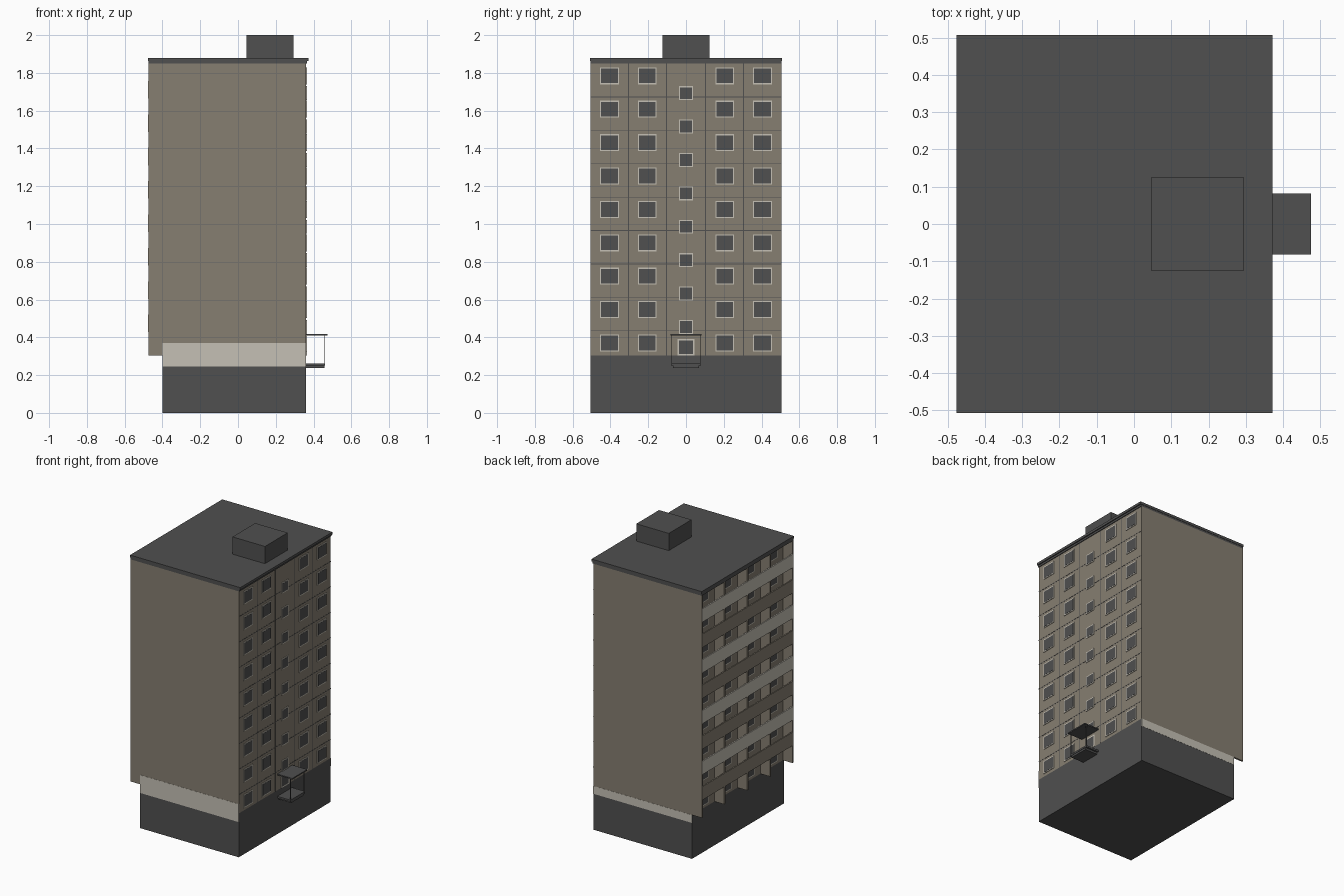
import bpy
import bmesh
from mathutils import Matrix, Vector

old = bpy.data.objects.get("Cube")
if old:
    bpy.data.objects.remove(old, do_unlink=True)


def material(name, rgb):
    m = bpy.data.materials.new(name)
    m.use_nodes = True
    m.diffuse_color = (*rgb, 1)
    m.node_tree.nodes["Principled BSDF"].inputs["Base Color"].default_value = (*rgb, 1)
    return m


DARK = material("dark grey", (0.08, 0.08, 0.08))
BEIGE = material("beige concrete", (0.24, 0.21, 0.165))
CREAM = material("cream paint", (0.56, 0.53, 0.46))


def boxes(name, mat, extents):
    """One object from boxes given as (x0, x1, y0, y1, z0, z1)."""
    bm = bmesh.new()
    for x0, x1, y0, y1, z0, z1 in extents:
        size = Vector((x1 - x0, y1 - y0, z1 - z0))
        mid = Vector((x0 + x1, y0 + y1, z0 + z1)) / 2
        bmesh.ops.create_cube(bm, size=1, matrix=Matrix.Translation(mid) @ Matrix.Diagonal((*size, 1)))
    mesh = bpy.data.meshes.new(name)
    bm.to_mesh(mesh)
    bm.free()
    mesh.materials.append(mat)
    obj = bpy.data.objects.new(name, mesh)
    bpy.context.collection.objects.link(obj)
    return obj


FRONT, BACK, EDGE = 0.36, -0.40, -0.475   # entrance wall, balcony wall, balcony edge
HALF, BASE, TOP = 0.505, 0.305, 1.85
FLOORS, PITCH = 9, 0.1768
level = [0.435 + PITCH * i for i in range(FLOORS - 1)]
centre = [0.37 + PITCH * i for i in range(FLOORS)]

# Main volumes
boxes("basement", DARK, [(BACK, FRONT, -HALF, HALF, 0, BASE)])
boxes("tower_body", BEIGE, [(BACK, FRONT, -HALF, HALF, BASE, TOP)])
boxes("roof_slab", DARK, [(EDGE, 0.365, -HALF, HALF, TOP, 1.863),
                          (EDGE - 0.001, 0.372, -0.507, 0.507, 1.863, 1.88)])
boxes("roof_cabin", DARK, [(0.045, 0.295, -0.125, 0.125, 1.88, 2.0)])

# Painted bands at the foot of the end walls
boxes("front_foot_band", CREAM, [(BACK, FRONT, -HALF - 0.001, -HALF, 0.245, 0.37)])
boxes("back_foot_band", CREAM, [(BACK, FRONT, HALF, HALF + 0.001, 0.25, BASE)])

# Panel seams on the entrance wall
seams = [(FRONT, FRONT + 0.001, -HALF, HALF, z - 0.002, z + 0.002) for z in level]
seams += [(FRONT, FRONT + 0.001, y - 0.002, y + 0.002, BASE, TOP)
          for y in (-0.305, -0.103, 0.103, 0.305)]
boxes("panel_seams", DARK, seams)


def windows(name, x, out, spots, w, h, trim=0.006):
    """Cream surrounds with dark panes on a wall that faces out along x."""
    frames, panes = [], []
    for y, z in spots:
        for parts, d, t in ((frames, 0.004, 0), (panes, 0.005, trim)):
            xs = sorted((x, x + out * d))
            parts.append((*xs, y - w / 2 + t, y + w / 2 - t, z - h / 2 + t, z + h / 2 - t))
    boxes(name + "_frames", CREAM, frames)
    boxes(name + "_panes", DARK, panes)


windows("room_windows", FRONT, 1,
        [(y, z) for y in (-0.405, -0.205, 0.205, 0.405) for z in centre], 0.1, 0.09)
windows("stair_windows", FRONT, 1, [(0, z + 0.085) for z in centre[:-1]], 0.074, 0.074)
windows("entrance_door", FRONT, 1, [(0, 0.348)], 0.088, 0.086, 0.008)

# Balcony side: dividers, slabs, parapets in two alternating colours
bays = [-0.379, -0.126, 0.126, 0.379]
dividers = [(EDGE, BACK, y - 0.006, y + 0.006, BASE, TOP) for y in (-0.2525, 0, 0.2525)]
boxes("balcony_dividers", BEIGE, dividers)
boxes("end_walls", BEIGE, [(EDGE, BACK, HALF - 0.012, HALF, BASE, TOP),
                           (EDGE, BACK, -HALF, -HALF + 0.012, BASE, TOP)])
boxes("balcony_slabs", BEIGE, [(EDGE, BACK, -HALF + 0.01, HALF - 0.01, z - 0.006, z + 0.006)
                               for z in level])
for name, mat, first in (("beige_parapets", BEIGE, 0), ("cream_parapets", CREAM, 1)):
    boxes(name, mat, [(EDGE - 0.001, EDGE + 0.008, -HALF + 0.002, HALF - 0.002, z - 0.008, z + 0.085)
                      for z in level[first::2]])
windows("balcony_windows", BACK, -1, [(y, z) for y in bays for z in centre], 0.1, 0.09)

# Entrance porch
boxes("porch_steps", DARK, [(FRONT, 0.457, -0.068, 0.068, 0.237, 0.25),
                            (FRONT, 0.46, -0.08, 0.08, 0.25, 0.262)])
boxes("porch_canopy", DARK, [(FRONT, 0.475, -0.082, 0.082, 0.41, 0.418)])
boxes("porch_posts", DARK, [(0.454, 0.459, s * 0.0755 - 0.0025, s * 0.0755 + 0.0025, 0.26, 0.412)
                            for s in (-1, 1)])
